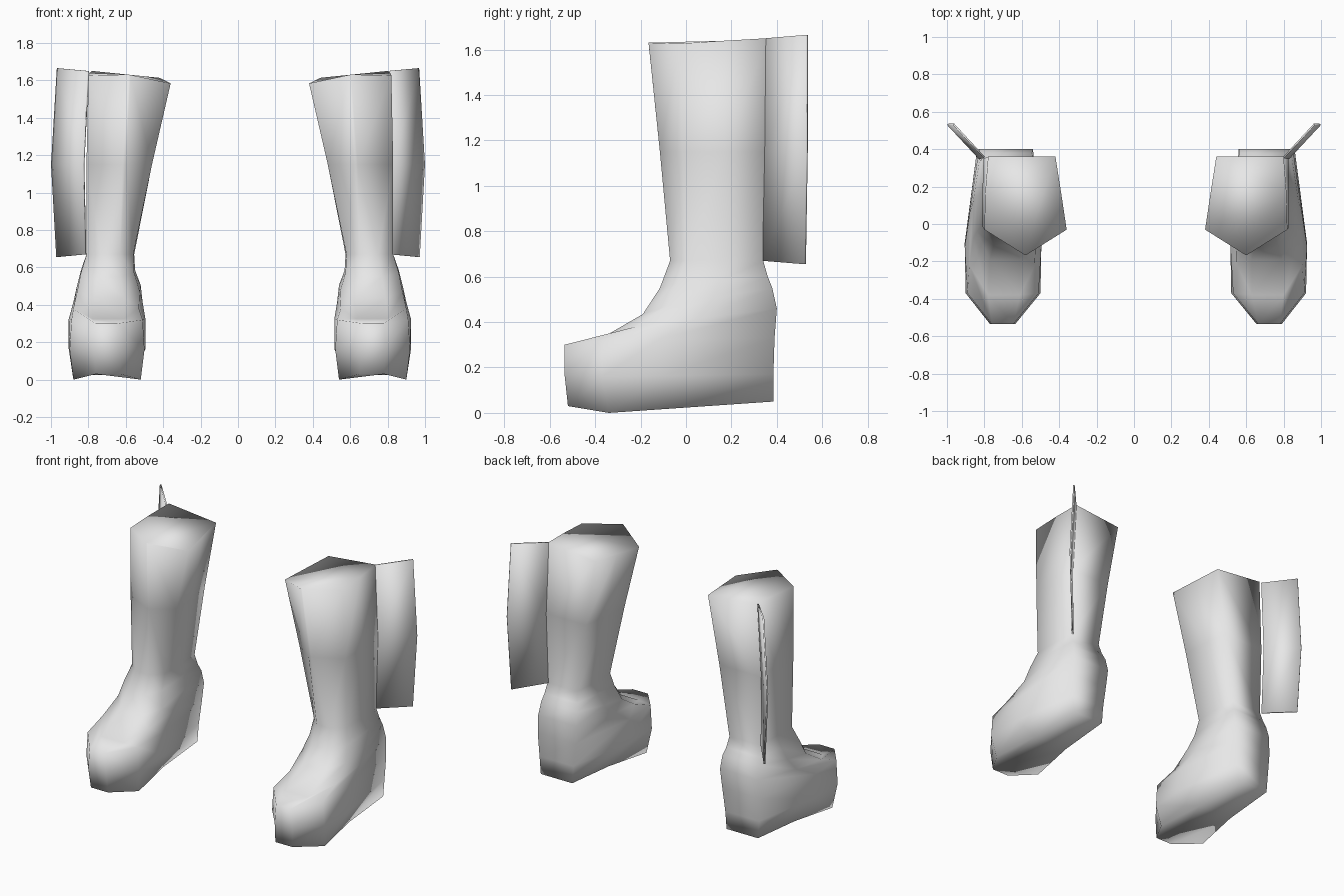
import bpy, bmesh

cube = bpy.data.objects.get("Cube")
if cube:
    bpy.data.objects.remove(cube, do_unlink=True)

grey = bpy.data.materials.new("light grey")
grey.use_nodes = True
COLOUR = (0.8, 0.8, 0.8, 1)
grey.diffuse_color = COLOUR
grey.node_tree.nodes["Principled BSDF"].inputs["Base Color"].default_value = COLOUR

# Boot cross-sections from sole to rim:
# heights (front, side, back), depths (front, side, middle, back),
# inner and outer x at front, side, middle, back
SECTIONS = [
    (.03, .0, .05, -.52, -.34, .0, .385, .65, .78, .54, .90, .59, .85, .60, .84),
    (.17, .16, .17, -.535, -.37, -.1, .385, .655, .79, .52, .92, .515, .925, .59, .85),
    (.30, .32, .33, -.535, -.37, -.12, .39, .665, .78, .53, .91, .515, .925, .57, .86),
    (.325, .38, .46, -.38, -.22, .05, .40, .63, .80, .55, .90, .53, .90, .56, .85),
    (.435, .47, .55, -.19, -.08, .12, .38, .63, .79, .545, .88, .54, .88, .565, .84),
    (.55, .57, .60, -.115, -.04, .15, .36, .65, .77, .575, .86, .57, .86, .58, .83),
    (.67, .67, .67, -.07, .0, .17, .34, .65, .75, .58, .83, .575, .83, .59, .82),
    (1.15, 1.15, 1.15, -.115, -.015, .17, .35, .62, .64, .48, .83, .49, .83, .52, .825),
    (1.63, 1.605, 1.63, -.165, -.03, .17, .36, .595, .605, .38, .82, .41, .815, .44, .80),
]


def ring(s):
    """Eight points around one cross-section; the rim leans down to the inside."""
    zf, zs, zb, yf, ys, ym, yb, fi, fo, si, so, mi, mo, bi, bo = s
    zm = zs + (zb - zs) * (ym - ys) / (yb - ys)
    pts = [(fi, yf, zf), (fo, yf, zf), (so, ys, zs), (mo, ym, zm),
           (bo, yb, zb), (bi, yb, zb), (mi, ym, zm), (si, ys, zs)]
    lean = lambda z: max(0, (z - 1.15) / .47) * .1
    return [(x, y, z + lean(z) * (x - .6)) for x, y, z in pts]


def make(name, rows, closed, mirror_x=None):
    """Skin rows of points, optionally closed into a capped tube and mirrored."""
    bm = bmesh.new()
    flip = lambda x: x if mirror_x is None else 2 * mirror_x - x
    v = [[bm.verts.new((flip(x), y, z)) for x, y, z in r] for r in rows]
    n = len(rows[0])
    for a, b in zip(v, v[1:]):
        for i in range(n if closed else n - 1):
            j = (i + 1) % n
            bm.faces.new((a[i], a[j], b[j], b[i]))
    if closed:
        bm.faces.new(v[0])
        bm.faces.new(v[-1])
    bmesh.ops.recalc_face_normals(bm, faces=bm.faces)
    for f in bm.faces:
        f.smooth = True
    me = bpy.data.meshes.new(name)
    bm.to_mesh(me)
    bm.free()
    me.materials.append(grey)
    ob = bpy.data.objects.new(name, me)
    bpy.context.collection.objects.link(ob)
    return ob


# Fin rows: inner edge on the boot's rear outer corner, bowed outer edge
FIN = [
    [(.815, .34, .67), (.968, .525, .655)],
    [(.825, .35, 1.15), (.996, .533, 1.15)],
    [(.80, .355, 1.65), (.965, .533, 1.665)],
]

boot_rows = [ring(s) for s in SECTIONS]
for side, boot_axis, fin_axis in (("left", None, None), ("right", .01, 0)):
    make(side + "_boot", boot_rows, True, boot_axis)
    fin = make(side + "_fin", FIN, False, fin_axis)
    thick = fin.modifiers.new("thickness", "SOLIDIFY")
    thick.thickness = .01
    thick.offset = 0
